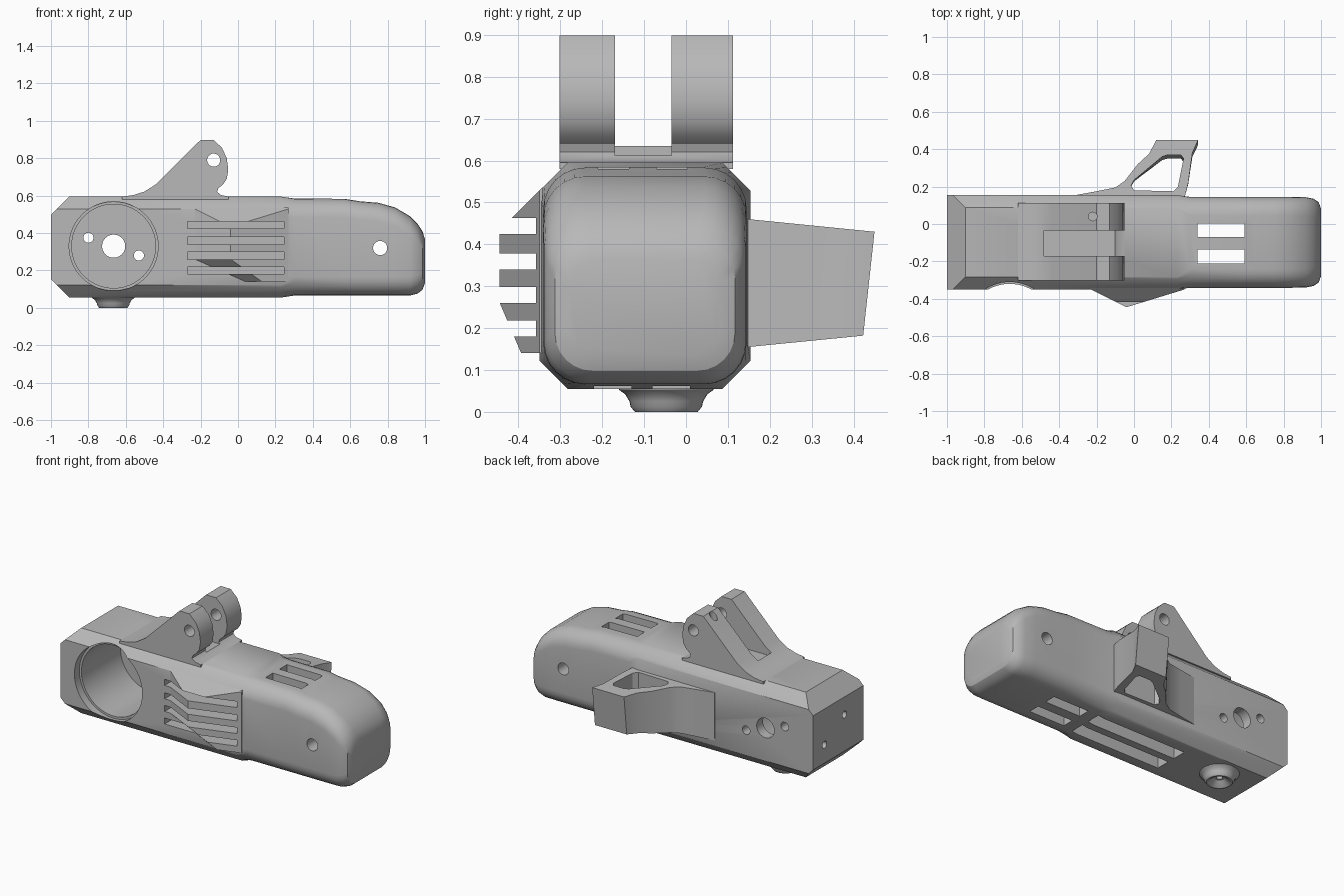
import bpy, bmesh, math
from mathutils import Vector

old = bpy.data.objects.get("Cube")
if old:
    bpy.data.objects.remove(old)

grey = bpy.data.materials.new("plain grey")
grey.use_nodes = True
grey.diffuse_color = (0.48, 0.48, 0.48, 1)
grey.node_tree.nodes["Principled BSDF"].inputs["Base Color"].default_value = (0.48, 0.48, 0.48, 1)

MID_Y = -0.098


def make(name, bm):
    bmesh.ops.recalc_face_normals(bm, faces=bm.faces)
    mesh = bpy.data.meshes.new(name)
    bm.to_mesh(mesh)
    bm.free()
    mesh.materials.append(grey)
    ob = bpy.data.objects.new(name, mesh)
    bpy.context.collection.objects.link(ob)
    return ob


def loft(rings):
    bm = bmesh.new()
    loops = [[bm.verts.new(p) for p in ring] for ring in rings]
    n = len(loops[0])
    for a, b in zip(loops, loops[1:]):
        for i in range(n):
            j = (i + 1) % n
            bm.faces.new((a[i], a[j], b[j], b[i]))
    bm.faces.new(loops[0])
    bm.faces.new(loops[-1])
    return bm


def prism(points, axis, lo, hi):
    # points are (x,y) for z, (x,z) for y and (y,z) for x
    place = {"x": lambda a, b, h: (h, a, b),
             "y": lambda a, b, h: (a, h, b),
             "z": lambda a, b, h: (a, b, h)}[axis]
    return loft([[place(a, b, h) for a, b in points] for h in (lo, hi)])


def circle(cx, cy, r, n=40):
    return [(cx + r * math.cos(2 * math.pi * i / n), cy + r * math.sin(2 * math.pi * i / n))
            for i in range(n)]


def rect(x0, x1, y0, y1):
    return [(x0, y0), (x1, y0), (x1, y1), (x0, y1)]


def trim(bm, co, normal):
    # remove everything on the normal side of a plane and close the cut
    geom = bm.verts[:] + bm.edges[:] + bm.faces[:]
    bmesh.ops.bisect_plane(bm, geom=geom, plane_co=co, plane_no=normal, clear_outer=True)
    edges = [e for e in bm.edges if e.is_boundary]
    bmesh.ops.holes_fill(bm, edges=edges, sides=0)


def cut(targets, bm):
    cutter = make("cutter", bm)
    cutter.hide_render = True
    for ob in targets:
        mod = ob.modifiers.new("cut", "BOOLEAN")
        mod.operation = "DIFFERENCE"
        mod.solver = "EXACT"
        mod.object = cutter
        bpy.context.view_layer.objects.active = ob
        bpy.ops.object.modifier_apply(modifier=mod.name)
    bpy.data.objects.remove(cutter)


def section(x, lo, hi, half, r, roundness):
    # rectangle whose corners go from straight chamfers to arcs
    pts, steps = [], 6
    for sy, sz, start in ((1, 1, 0), (-1, 1, 90), (-1, -1, 180), (1, -1, 270)):
        cy = MID_Y + sy * (half - r)
        cz = (hi if sz > 0 else lo) - sz * r
        ang = [math.radians(start + 90 * i / steps) for i in range(steps + 1)]
        arc = [Vector((x, cy + r * math.cos(a), cz + r * math.sin(a))) for a in ang]
        pts += [arc[0].lerp(arc[-1], i / steps).lerp(p, roundness) for i, p in enumerate(arc)]
    return pts


# main housing: chamfered rear body flowing into a rounded nose
bm = loft([section(*s) for s in (
    (-1, .055, .595, .252, .067, 0), (.23, .055, .595, .252, .067, 0),
    (.30, .066, .585, .243, .10, 1), (.57, .066, .583, .243, .10, 1),
    (.65, .066, .570, .243, .10, 1), (.75, .066, .562, .243, .10, 1),
    (.84, .066, .537, .243, .10, 1), (.92, .066, .490, .241, .10, 1),
    (.96, .076, .450, .233, .10, 1), (.987, .098, .408, .215, .09, 1),
    (1, .135, .365, .180, .07, 1))])
trim(bm, (-1, 0, .497), (-1, 0, 1))
trim(bm, (-1, 0, .153), (-1, 0, -1))
housing = make("housing", bm)

# cooling fin wedge on the front
bm = prism([(-.23, -.35), (-.04, -.445), (.27, -.35), (.27, -.343), (-.23, -.343)], "z", .14, .56)
trim(bm, (0, -.35, .529), (0, -1, 1))
trim(bm, (-.23, -.35, .26), (-.0114, -.023, -.0257))
fins = make("cooling_fins", bm)
for z in (.18, .26, .34, .425):
    cut((housing, fins), prism(rect(-.27, .245, z, z + .038), "y", -.6, -.28))

# round socket in the front, with holes through its back wall
cut([housing], prism(circle(-.665, .33, .238, 64), "y", -.6, -.30))
cut([housing], prism(circle(-.665, .33, .224, 64), "y", -.31, .09))
for x, z, r in ((-.665, .33, .062), (-.80, .375, .027), (-.53, .28, .027)):
    cut([housing], prism(circle(x, z, r, 24), "y", 0, .4))

# cross hole in the nose and blind holes in the rear end
cut([housing], prism(circle(.76, .32, .038, 28), "y", -.6, .4))
for y, z in ((.04, .27), (-.16, .385)):
    cut([housing], prism(circle(y, z, .022, 20), "x", -1.2, -.9))

# vent slots through the nose and long blind slots under the body
for y in (-.21, -.07):
    cut([housing], prism(rect(.34, .59, y, y + .074), "z", -.2, .8))
    cut([housing], prism(rect(-.36, .27, y - .01, y + .08), "z", -.2, .36))

# twin mounting lugs on top
profile = [(-.62, .58), (-.62, .595), (-.56, .603), (-.50, .622), (-.44, .66), (-.20, .898),
           (-.13, .898), (-.085, .855), (-.06, .80), (-.052, .74), (-.06, .69), (-.08, .66),
           (-.105, .64), (-.112, .62), (-.09, .603), (-.05, .595), (-.05, .58)]
lugs = make("mounting_lugs", prism(profile, "y", -.302, .112))
cut([lugs], prism(rect(-.48, .1, -.17, -.035), "z", .612, 1.1))
cut([lugs], prism(circle(-.13, .79, .035, 28), "y", -.6, .4))
cut([lugs], prism(circle(-.22, .04, .023, 20), "z", .75, 1.1))

# hook-shaped guard on the back
outer = [(-.31, .14), (-.31, .155), (-.20, .175), (-.10, .195), (-.05, .23), (.02, .32),
         (.08, .375), (.12, .45), (.343, .45), (.312, .38), (.29, .22), (.27, .14)]
inner = [(0, .18), (-.015, .205), (0, .235), (.15, .36), (.18, .37), (.25, .37),
         (.265, .35), (.235, .20), (.21, .175)]
guard = make("back_guard", prism(outer, "z", 0, 1))
cut([guard], prism(inner, "z", -1, 2))
for v in guard.data.vertices:
    t = (v.co.y - .15) / .3
    if v.co.z > .5:
        v.co.z = .46 - .03 * t
    else:
        v.co.z = .155 + .027 * t
        v.co.y -= .027 * t

# dimpled foot under the rear
foot_profile = [(.118, .065), (.112, .052), (.098, .042), (.088, .025), (.085, .012),
                (.075, 0), (.064, 0), (.052, .008), (.03, .028), (.018, .03), (.018, .05)]
foot = make("round_foot", loft([[(x, y, z) for x, y in circle(-.667, -.047, r)]
                                for r, z in foot_profile]))

# smooth the curved surfaces, keep hard edges crisp
for ob in (housing, fins, lugs, guard, foot):
    bpy.ops.object.select_all(action="DESELECT")
    ob.select_set(True)
    bpy.context.view_layer.objects.active = ob
    bpy.ops.object.shade_smooth_by_angle(angle=math.radians(28))
